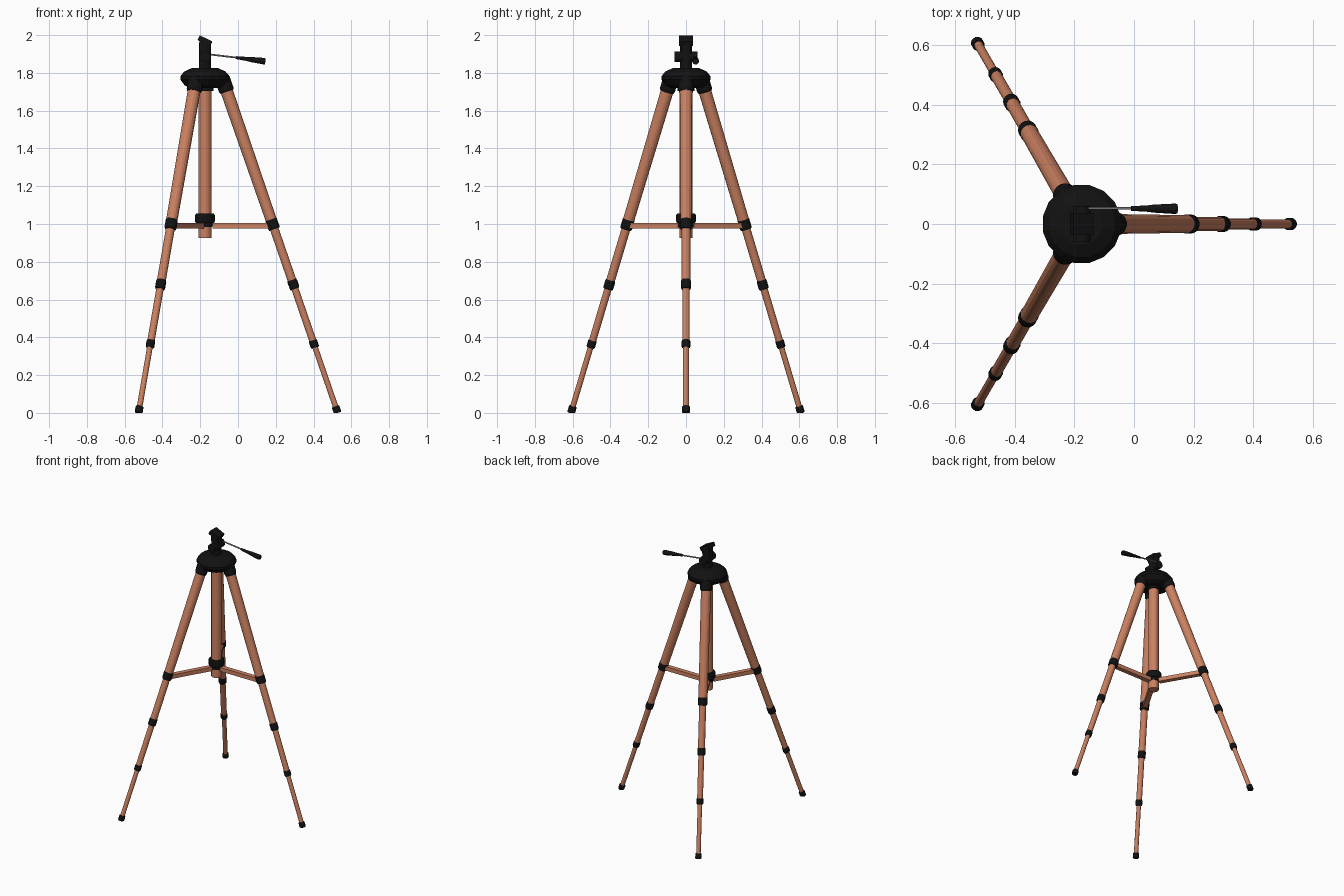
import bpy, bmesh, math
from mathutils import Vector, Matrix

if "Cube" in bpy.data.objects:
    bpy.data.objects.remove(bpy.data.objects["Cube"])

CX = -0.175  # centre column axis


def material(name, rgb):
    m = bpy.data.materials.new(name)
    m.diffuse_color = (*rgb, 1)
    m.use_nodes = True
    m.node_tree.nodes["Principled BSDF"].inputs["Base Color"].default_value = m.diffuse_color
    return m


COPPER = material("copper", (0.60, 0.22, 0.12))
BLACK = material("black", (0.006, 0.006, 0.006))
STEEL = material("grey steel", (0.30, 0.30, 0.30))


def finish(name, bm, mat):
    bmesh.ops.recalc_face_normals(bm, faces=bm.faces)
    me = bpy.data.meshes.new(name)
    bm.to_mesh(me)
    bm.free()
    me.materials.append(mat)
    ob = bpy.data.objects.new(name, me)
    bpy.context.collection.objects.link(ob)
    return ob


def lathe(name, a, b, profile, mat, sides=16):
    """Sweep (fraction along a-b, radius) rings around the axis a-b."""
    a, b = Vector(a), Vector(b)
    rot = (b - a).to_track_quat('Z', 'Y')
    bm = bmesh.new()
    rings = []
    for t, r in profile:
        c = a.lerp(b, t)
        rings.append([bm.verts.new(c + rot @ Vector((r * math.cos(k), r * math.sin(k), 0)))
                      for k in (2 * math.pi * (i + 0.5) / sides for i in range(sides))])
    for lo, hi in zip(rings, rings[1:]):
        for i in range(sides):
            j = (i + 1) % sides
            bm.faces.new((lo[i], lo[j], hi[j], hi[i]))
    bm.faces.new(rings[0][::-1])
    bm.faces.new(rings[-1])
    return finish(name, bm, mat)


def tube(name, a, b, r0, r1, mat, sides=16):
    return lathe(name, a, b, [(0, r0), (1, r1)], mat, sides)


def collar(name, a, b, r, mat):
    return lathe(name, a, b, [(0, r * .9), (.15, r), (.85, r), (1, r * .9)], mat)


def box(name, centre, size, rot, mat):
    bm = bmesh.new()
    bmesh.ops.create_cube(bm, size=1)
    bm.transform(Matrix.Translation(centre) @ rot @ Matrix.Diagonal((*size, 1)))
    return finish(name, bm, mat)


# Three telescopic legs
for n in range(3):
    ang = n * 2 * math.pi / 3
    d = Vector((math.cos(ang), math.sin(ang), 0))

    def at(z):
        return Vector((CX, 0, z)) + d * (0.703 - 0.345 * z)

    tag = f"leg_{n + 1}"
    sections = [(1.0, 1.74, 0.030, 0.034), (0.68, 1.0, 0.0235, 0.0235),
                (0.365, 0.68, 0.0195, 0.0195), (0.02, 0.365, 0.015, 0.015)]
    for i, (lo, hi, r0, r1) in enumerate(sections):
        tube(f"{tag}_section_{i + 1}", at(lo), at(hi), r0, r1, COPPER)
    for i, (z, h, r) in enumerate([(1.0, .055, .032), (.68, .048, .027), (.365, .038, .023)]):
        collar(f"{tag}_collar_{i + 1}", at(z - h / 2), at(z + h / 2), r, BLACK)
    collar(f"{tag}_top_bracket", at(1.70), at(1.78), 0.041, BLACK)
    foot = collar(f"{tag}_foot", at(0), at(0.035), 0.021, BLACK)
    for v in foot.data.vertices:  # flat sole on the ground
        v.co.z = max(v.co.z, 0)
    # Horizontal brace to the column
    box(f"{tag}_brace", Vector((CX, 0, 0.99)) + d * 0.20, (0.32, 0.034, 0.029),
        Matrix.Rotation(ang, 4, 'Z'), COPPER)

# Centre column
tube("centre_column", (CX, 0, 0.925), (CX, 0, 1.74), 0.035, 0.035, COPPER)
collar("column_collar", (CX, 0, 1.005), (CX, 0, 1.055), 0.053, BLACK)
tube("column_collar_neck", (CX, 0, 0.985), (CX, 0, 1.01), 0.039, 0.042, BLACK)
tube("column_socket", (CX, 0, 1.705), (CX, 0, 1.75), 0.045, 0.05, BLACK)

# Rounded hub holding the legs
lathe("hub", (CX, 0, 1.72), (CX, 0, 1.826),
      [(0, .08), (.14, .11), (.42, .133), (.58, .133), (.82, .112), (1, .07)], BLACK)

# Pan head
tube("head_neck", (CX, 0, 1.82), (CX, 0, 1.96), 0.032, 0.032, BLACK)
tube("tilt_hinge", (CX, -0.06, 1.885), (CX, 0.06, 1.885), 0.029, 0.029, BLACK)
box("head_block", (CX, 0, 1.945), (0.058, 0.05, 0.05), Matrix.Identity(4), BLACK)
box("camera_plate", (CX, 0, 1.97), (0.074, 0.074, 0.028),
    Matrix.Rotation(math.radians(26), 4, 'Y'), BLACK)

# Pan handle
tube("handle_rod", (-0.17, 0.053, 1.90), (0.01, 0.053, 1.879), 0.005, 0.005, STEEL, 8)
lathe("handle_grip", (-0.01, 0.052, 1.881), (0.145, 0.051, 1.861),
      [(0, .008), (.35, .011), (.5, .014), (.95, .018), (1, .016)], BLACK, 12)
